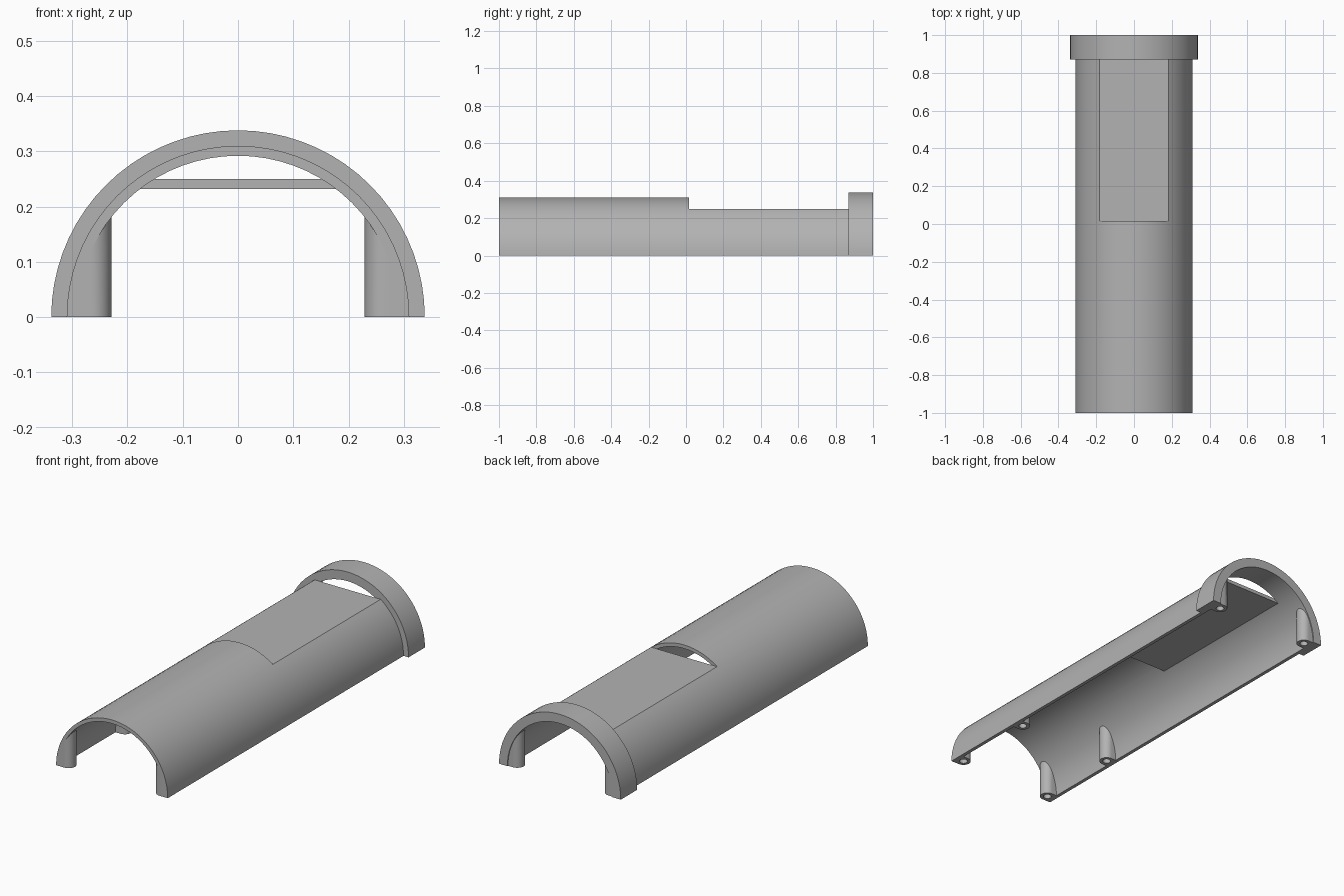
import bpy, bmesh
from math import sin, cos, pi, sqrt, radians

cube = bpy.data.objects.get("Cube")
if cube:
    bpy.data.objects.remove(cube, do_unlink=True)

INNER, OUTER, RIM = 0.292, 0.31, 0.338
SEG = 36
DECK_TOP, DECK_LOW = 0.25, 0.232
STEP_Y, COLLAR_Y = 0.015, 0.87

grey = bpy.data.materials.new("plain grey")
grey.use_nodes = True
colour = (0.45, 0.45, 0.45, 1)
grey.diffuse_color = colour
grey.node_tree.nodes["Principled BSDF"].inputs["Base Color"].default_value = colour


def make_object(name, bm):
    bmesh.ops.recalc_face_normals(bm, faces=bm.faces)
    mesh = bpy.data.meshes.new(name)
    bm.to_mesh(mesh)
    bm.free()
    mesh.materials.append(grey)
    obj = bpy.data.objects.new(name, mesh)
    bpy.context.collection.objects.link(obj)
    return obj


def activate(obj):
    bpy.ops.object.select_all(action='DESELECT')
    obj.select_set(True)
    bpy.context.view_layer.objects.active = obj


def smooth(obj):
    activate(obj)
    bpy.ops.object.shade_smooth_by_angle(angle=radians(30))


def extrude_profile(name, points, y0, y1):
    """Extrude a closed x-z profile along y."""
    bm = bmesh.new()
    front = [bm.verts.new((x, y0, z)) for x, z in points]
    back = [bm.verts.new((x, y1, z)) for x, z in points]
    n = len(points)
    for i in range(n):
        j = (i + 1) % n
        bm.faces.new((front[i], front[j], back[j], back[i]))
    bm.faces.new(front)
    bm.faces.new(back)
    return make_object(name, bm)


def arch(r_out, r_in):
    angles = [pi * i / SEG for i in range(SEG + 1)]
    return ([(r_out * cos(a), r_out * sin(a)) for a in angles]
            + [(r_in * cos(a), r_in * sin(a)) for a in reversed(angles)])


def boolean(obj, tool, operation):
    mod = obj.modifiers.new(operation.lower(), 'BOOLEAN')
    mod.operation = operation
    mod.solver = 'EXACT'
    mod.object = tool
    activate(obj)
    bpy.ops.object.modifier_apply(modifier=mod.name)
    bpy.data.objects.remove(tool, do_unlink=True)


# Half-tube shell with its rear top cut away
shell = extrude_profile("shell", arch(OUTER, INNER), -1, COLLAR_Y)
notch = extrude_profile("notch_cutter", [(-0.4, DECK_TOP), (0.4, DECK_TOP),
                                         (0.4, 0.5), (-0.4, 0.5)], STEP_Y, 1)
boolean(shell, notch, 'DIFFERENCE')

# Flat deck closing the cut, its ends sunk in the walls
mid = (INNER + OUTER) / 2
top_x, low_x = sqrt(mid**2 - DECK_TOP**2), sqrt(mid**2 - DECK_LOW**2)
deck = extrude_profile("deck", [(-top_x, DECK_TOP), (top_x, DECK_TOP),
                                (low_x, DECK_LOW), (-low_x, DECK_LOW)],
                       STEP_Y, COLLAR_Y)
boolean(shell, deck, 'UNION')
smooth(shell)

# Thicker collar at the rear
smooth(extrude_profile("rear_collar", arch(RIM, INNER), COLLAR_Y, 1))


def screw_post(name, side, y):
    """D-shaped post growing into the wall, with a blind hole below."""
    cx, r, hole_r, depth, n = 0.264, 0.035, 0.019, 0.1, 32
    bm = bmesh.new()
    rings = [[], [], [], []]
    for i in range(n):
        a = 2 * pi * (i + 0.5) / n
        dx, dy = cos(a), sin(a)
        ox, oy = r * dx, r * dy
        if dx > 0:   # square off the half that meets the wall
            k = 1 / max(dx, abs(dy))
            ox, oy = 0.034 * dx * k, r * dy * k
        x = cx + ox
        top = sqrt(0.304**2 - x**2)
        hx, hy = cx + hole_r * dx, y + hole_r * dy
        for ring, co in zip(rings, ((x, y + oy, top), (x, y + oy, 0),
                                    (hx, hy, 0), (hx, hy, depth))):
            ring.append(bm.verts.new((side * co[0], co[1], co[2])))
    for a, b in zip(rings, rings[1:]):
        for i in range(n):
            j = (i + 1) % n
            bm.faces.new((a[i], a[j], b[j], b[i]))
    bm.faces.new(rings[0])
    bm.faces.new(rings[3])
    smooth(make_object(name, bm))


# Three screw posts along each side
for side, label in ((1, "left"), (-1, "right")):
    for place, y in (("front", -0.965), ("middle", -0.52), ("rear", 0.96)):
        screw_post(f"{place}_{label}_screw_post", side, y)
